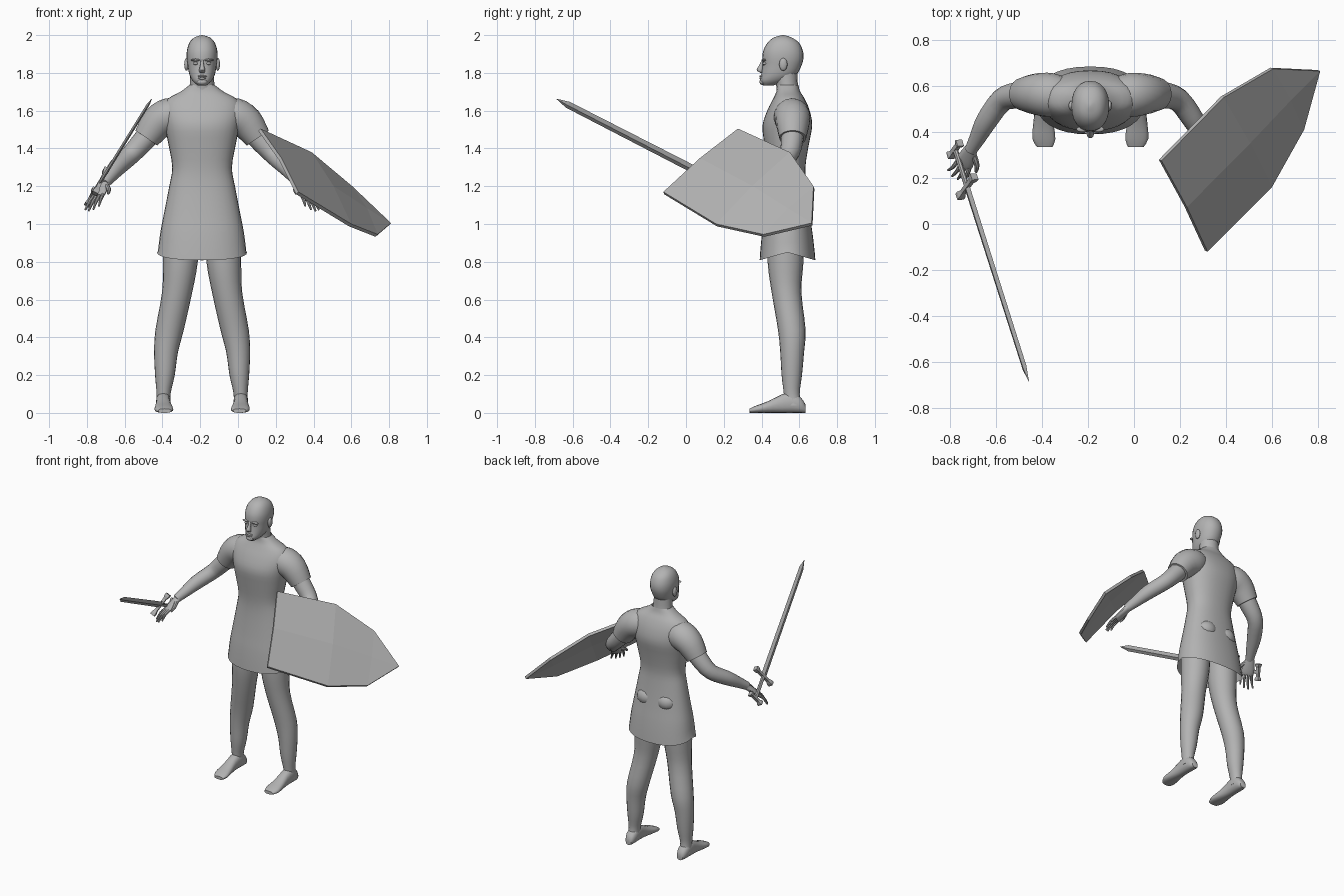
import bpy, bmesh, math
from mathutils import Vector

if "Cube" in bpy.data.objects:
    bpy.data.objects.remove(bpy.data.objects["Cube"])

CX = -0.19  # body centre line
grey = bpy.data.materials.new("grey")
grey.diffuse_color = (0.45, 0.45, 0.45, 1)
grey.use_nodes = True
grey.node_tree.nodes["Principled BSDF"].inputs["Base Color"].default_value = grey.diffuse_color


def finish(name, bm, smooth=40):
    bmesh.ops.recalc_face_normals(bm, faces=bm.faces)
    me = bpy.data.meshes.new(name)
    bm.to_mesh(me)
    bm.free()
    me.materials.append(grey)
    ob = bpy.data.objects.new(name, me)
    bpy.context.collection.objects.link(ob)
    if smooth:
        bpy.ops.object.select_all(action='DESELECT')
        ob.select_set(True)
        bpy.context.view_layer.objects.active = ob
        bpy.ops.object.shade_smooth_by_angle(angle=math.radians(smooth))
    return ob


def spline(rows, k):
    """Add k steps between neighbouring rows (Catmull-Rom)."""
    out = []
    for i in range(len(rows) - 1):
        a, b, c, d = (rows[max(i - 1, 0)], rows[i], rows[i + 1], rows[min(i + 2, len(rows) - 1)])
        for j in range(k):
            t = j / k
            out.append([0.5 * (2 * q + (r - p) * t + (2 * p - 5 * q + 4 * r - s) * t * t
                               + (3 * q - p - 3 * r + s) * t ** 3) for p, q, r, s in zip(a, b, c, d)])
    return out + [list(rows[-1])]


def loft(name, rows, axes=None, seg=16, k=3, power=2, caps=(True, True), smooth=40, phase=0):
    """Skin elliptical rings; each row is x, y, z, radius_u, radius_v."""
    rows = spline(rows, k)
    pts = [Vector(r[:3]) for r in rows]
    bm = bmesh.new()
    rings = []
    for i, r in enumerate(rows):
        if axes:
            u, v = Vector(axes[0]), Vector(axes[1])
        else:
            t = (pts[min(i + 1, len(pts) - 1)] - pts[max(i - 1, 0)]).normalized()
            u = t.cross(Vector((0.2, 0.6, -0.8))).normalized()
            v = t.cross(u)
        ring = []
        for n in range(seg):
            a = 2 * math.pi * n / seg + phase
            c, s = math.cos(a), math.sin(a)
            c = math.copysign(abs(c) ** (2 / power), c)
            s = math.copysign(abs(s) ** (2 / power), s)
            ring.append(bm.verts.new(pts[i] + u * c * max(r[3], .001) + v * s * max(r[4], .001)))
        rings.append(ring)
    for a, b in zip(rings, rings[1:]):
        for n in range(seg):
            m = (n + 1) % seg
            bm.faces.new((a[n], a[m], b[m], b[n]))
    if caps[0]:
        bm.faces.new(rings[0])
    if caps[1]:
        bm.faces.new(rings[-1])
    return finish(name, bm, smooth)


def ball(name, loc, size):
    bm = bmesh.new()
    bmesh.ops.create_uvsphere(bm, u_segments=14, v_segments=8, radius=1)
    bmesh.ops.scale(bm, vec=size, verts=bm.verts)
    bmesh.ops.translate(bm, vec=loc, verts=bm.verts)
    return finish(name, bm, 60)


XY = ((1, 0, 0), (0, 1, 0))
XZ = ((1, 0, 0), (0, 0, 1))


def stack(rows):
    """z, half width, front y, back y -> ring rows on the centre line."""
    return [(CX, (f + b) / 2, z, w, (b - f) / 2) for z, w, f, b in rows]


# Tunic with an open, wavy hem
tunic = loft("tunic", stack([
    (.82, .238, .39, .685), (.95, .222, .402, .67), (1.05, .203, .415, .655), (1.2, .174, .43, .637),
    (1.3, .158, .43, .632), (1.42, .178, .415, .65), (1.52, .198, .405, .668), (1.6, .21, .43, .655),
    (1.66, .185, .46, .63), (1.70, .115, .478, .605), (1.735, .068, .482, .595)]),
    XY, seg=32, power=2.3, caps=(False, False))
for v in tunic.data.vertices:
    if v.co.z < .83:
        v.co.z = .85 - .042 * abs(v.co.y - .537) / .148

# Neck and head
loft("neck", stack([(1.68, .075, .48, .605), (1.73, .066, .478, .593), (1.80, .062, .46, .59)]), XY)
loft("head", stack([
    (1.733, .022, .41, .46), (1.755, .048, .392, .53), (1.79, .067, .398, .585), (1.84, .077, .405, .612),
    (1.88, .082, .404, .622), (1.92, .08, .41, .618), (1.96, .067, .432, .598),
    (1.987, .042, .465, .56), (2.0, .003, .51, .52)]), XY, seg=24, power=2.2)
loft("nose", [(CX, .408, 1.868, .007, .006), (CX, .398, 1.84, .01, .012),
              (CX, .391, 1.815, .016, .018), (CX, .402, 1.80, .012, .008)], XY, seg=10)
ball("upper_lip", (CX, .399, 1.782), (.026, .011, .006))
ball("lower_lip", (CX, .399, 1.771), (.022, .011, .007))
ball("chin", (CX, .405, 1.752), (.028, .016, .016))

for s, side in ((-1, "sword_side"), (1, "shield_side")):
    def X(off):
        return CX + s * off

    # Face details
    ball("ear_" + side, (X(.083), .515, 1.845), (.012, .022, .034))
    ball("brow_" + side, (X(.034), .412, 1.868), (.027, .013, .007))
    ball("eye_" + side, (X(.033), .418, 1.85), (.015, .014, .008))

    # Sleeve and arm
    loft("sleeve_" + side, [(X(a), y, z, r, r) for a, y, z, r in [
        (.10, .55, 1.575, .08), (.17, .56, 1.572, .096), (.235, .565, 1.535, .09),
        (.295, .565, 1.455, .071)]], seg=20)
    loft("arm_" + side, [(X(a), y, z, r, r) for a, y, z, r in [
        (.26, .565, 1.50, .062), (.32, .56, 1.43, .058), (.385, .538, 1.36, .051),
        (.45, .45, 1.30, .047), (.49, .375, 1.25, .036), (.52, .32, 1.212, .027)]])

    # Hand with fingers and thumb
    spread = Vector((-s * .8, -.55, .15)).normalized()
    along = Vector((s * .35, -.68, -.64)).normalized()
    flat = spread.cross(along).normalized()
    wrist = Vector((X(.515), .33, 1.215))
    loft("palm_" + side, [(*(wrist + along * d), w, t) for d, w, t in [
        (-.01, .026, .022), (.04, .036, .02), (.09, .042, .017), (.11, .038, .013)]],
        (spread, flat), k=2, seg=12)
    for i, length in enumerate((.075, .09, .085, .065)):
        base = wrist + along * .10 + spread * (i - 1.5) * .02
        tip = base + along * length + spread * (i - 1.5) * .008 + Vector((s * .008, 0, -.022))
        mid = (base + tip) / 2 + Vector((0, -.008, .008))
        loft(f"finger_{i + 1}_{side}", [(*base, .010, .010), (*mid, .009, .009), (*tip, .005, .005)],
             k=2, seg=8)
    a, b = wrist + along * .03 + spread * .025, wrist + along * .1 + spread * .065
    loft("thumb_" + side, [(*a, .014, .014), (*((a + b) / 2 + spread * .01), .012, .012),
                           (*b, .006, .006)], k=2, seg=8)

    # Leg, seat muscle and bare foot
    loft("leg_" + side, [(X(a), y, z, u, v) for z, a, y, u, v in [
        (1.0, .11, .53, .095, .10), (.8, .115, .527, .092, .095), (.64, .132, .532, .08, .079),
        (.44, .172, .56, .075, .073), (.32, .191, .562, .063, .063), (.2, .197, .56, .052, .054),
        (.1, .204, .56, .037, .042), (.04, .205, .57, .04, .048)]], XY, seg=20)
    ball("seat_" + side, (X(.078), .60, 1.09), (.07, .058, .06))
    loft("foot_" + side, [(X(a), y, h / 2, w, h / 2) for y, a, w, h in [
        (.632, .203, .022, .045), (.605, .204, .036, .085), (.55, .205, .039, .11),
        (.49, .205, .038, .09), (.43, .204, .045, .06), (.37, .202, .05, .038),
        (.335, .198, .034, .022)]], XZ, k=2, power=2.4)

# Sword: blade, grip, guard and pommel bar
tip = Vector((-.457, -.685, 1.662))
d = Vector((.318, -1, .514)).normalized()
g = Vector((.378, .515, .77))
g = (g - d * g.dot(d)).normalized()
n = d.cross(g)
L = .99
hilt = tip - d * L
loft("blade", [(*(tip - d * q), w, t) for q, w, t in
               [(L, .023, .009), (.07, .02, .008), (0, .001, .001)]], (g, n), seg=4, k=1, smooth=0)
pommel = hilt - d * .19
loft("grip", [(*hilt, .013, .011), (*pommel, .013, .011)], (g, n), seg=8, k=1)
for name, c, half in (("guard", hilt, .085), ("pommel_bar", pommel, .055)):
    loft(name, [(*(c + g * half * f), w, w) for f, w in
                [(-1, .022), (-.8, .022), (-.55, .014), (.55, .014), (.8, .022), (1, .022)]],
         (d, n), seg=4, k=1, smooth=0, phase=math.pi / 4)

# Shield: faceted board folded slightly along its long axis
out = Vector((.344, -.136, .368)).normalized()
left = [(.12, .275, 1.505), (.39, .55, 1.38), (.605, .675, 1.2)]
right = [(.32, -.12, 1.17), (.6, .16, 1.0), (.74, .41, .945)]
point = Vector((.81, .665, 1.005))
bm = bmesh.new()
grids = []
for drop in (0, .018):
    lv = [bm.verts.new(Vector(p) - out * drop) for p in left]
    rv = [bm.verts.new(Vector(p) - out * drop) for p in right]
    mv = [bm.verts.new((Vector(a) + Vector(b)) / 2 + out * (.016 - drop)) for a, b in zip(left, right)]
    pv = bm.verts.new(point - out * drop)
    for i in range(2):
        bm.faces.new((lv[i], lv[i + 1], mv[i + 1], mv[i]))
        bm.faces.new((mv[i], mv[i + 1], rv[i + 1], rv[i]))
    bm.faces.new((lv[2], pv, mv[2]))
    bm.faces.new((mv[2], pv, rv[2]))
    grids.append(lv + [pv] + rv[::-1] + [mv[0]])
f, b = grids
for i in range(len(f)):
    j = (i + 1) % len(f)
    bm.faces.new((f[i], f[j], b[j], b[i]))
finish("shield", bm, 0)
